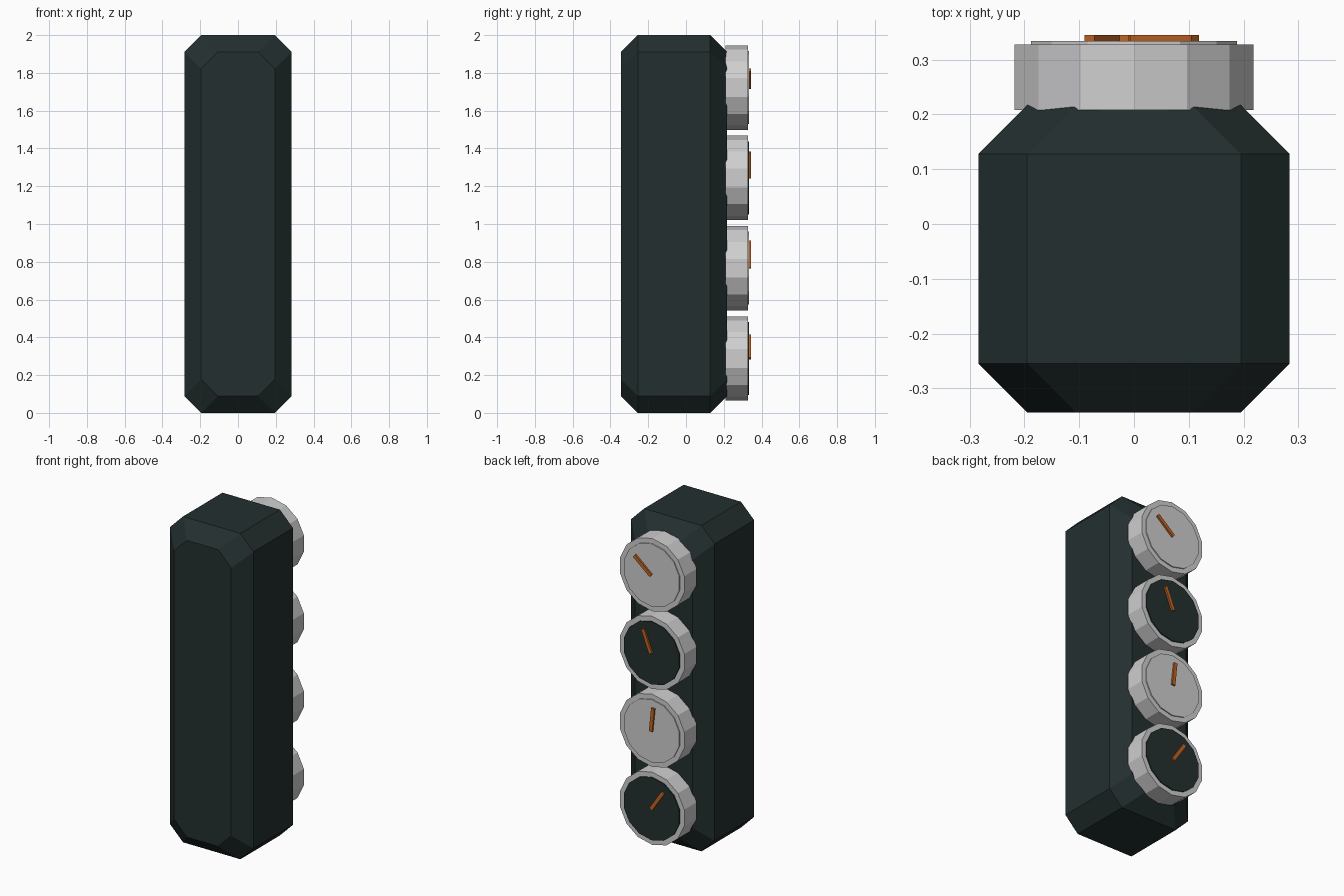
import bpy, bmesh, math

if "Cube" in bpy.data.objects:
    bpy.data.objects.remove(bpy.data.objects["Cube"])


def material(name, rgb):
    m = bpy.data.materials.new(name)
    m.diffuse_color = (*rgb, 1)
    m.use_nodes = True
    m.node_tree.nodes["Principled BSDF"].inputs["Base Color"].default_value = m.diffuse_color
    return m


dark = material("dark green grey", (0.017, 0.028, 0.028))
light = material("light grey", (0.62, 0.62, 0.63))
orange = material("orange", (0.53, 0.125, 0.015))


def loft(name, sections, mat):
    """Skin a list of (y, [(x, z), ...]) outlines and cap both ends."""
    bm = bmesh.new()
    rings = [[bm.verts.new((x, y, z)) for x, z in pts] for y, pts in sections]
    for a, b in zip(rings, rings[1:]):
        for i in range(len(a)):
            j = (i + 1) % len(a)
            bm.faces.new((a[i], a[j], b[j], b[i]))
    bm.faces.new(rings[0])
    bm.faces.new(rings[-1])
    bmesh.ops.recalc_face_normals(bm, faces=bm.faces)
    me = bpy.data.meshes.new(name)
    bm.to_mesh(me)
    bm.free()
    me.materials.append(mat)
    ob = bpy.data.objects.new(name, me)
    bpy.context.collection.objects.link(ob)
    return ob


def octagon(w, h, c):
    # rectangle with cut corners, centred on z = 1
    corner = [(w, h - c), (w - c, h)]
    pts = corner + [(-x, z) for x, z in reversed(corner)]
    pts += [(-x, -z) for x, z in pts]
    return [(x, 1 + z) for x, z in pts]


def polygon(r, zc, n=14):
    return [(r * math.sin(2 * math.pi * i / n), zc + r * math.cos(2 * math.pi * i / n))
            for i in range(n)]


# Chamfered body
C = 0.089
outer, inner = octagon(0.284, 1.0, C), octagon(0.284 - C, 1.0 - C, C)
loft("body", [(-0.344, inner), (-0.344 + C, outer), (0.217 - C, outer), (0.217, inner)], dark)

# Four knobs on the back, each with a face plate and a pointer
for k in range(4):
    zc = 0.288 + 0.478 * k
    rim = polygon(0.2235, zc)
    loft(f"knob_{k + 1}", [(0.208, rim), (0.328, rim)], light)
    plate = polygon(0.193, zc)
    loft(f"knob_plate_{k + 1}", [(0.326, plate), (0.3345, plate)], light if k % 2 else dark)
    # pointer swings 28 degrees further on each knob
    a = math.radians(-34 + (0, 28, 56, 84)[k])
    s, c = math.sin(a), math.cos(a)
    bar = [(u * c + v * s, zc - u * s + v * c)
           for u, v in ((-0.011, 0), (0.011, 0), (0.011, 0.146), (-0.011, 0.146))]
    loft(f"pointer_{k + 1}", [(0.332, bar), (0.345, bar)], orange)
